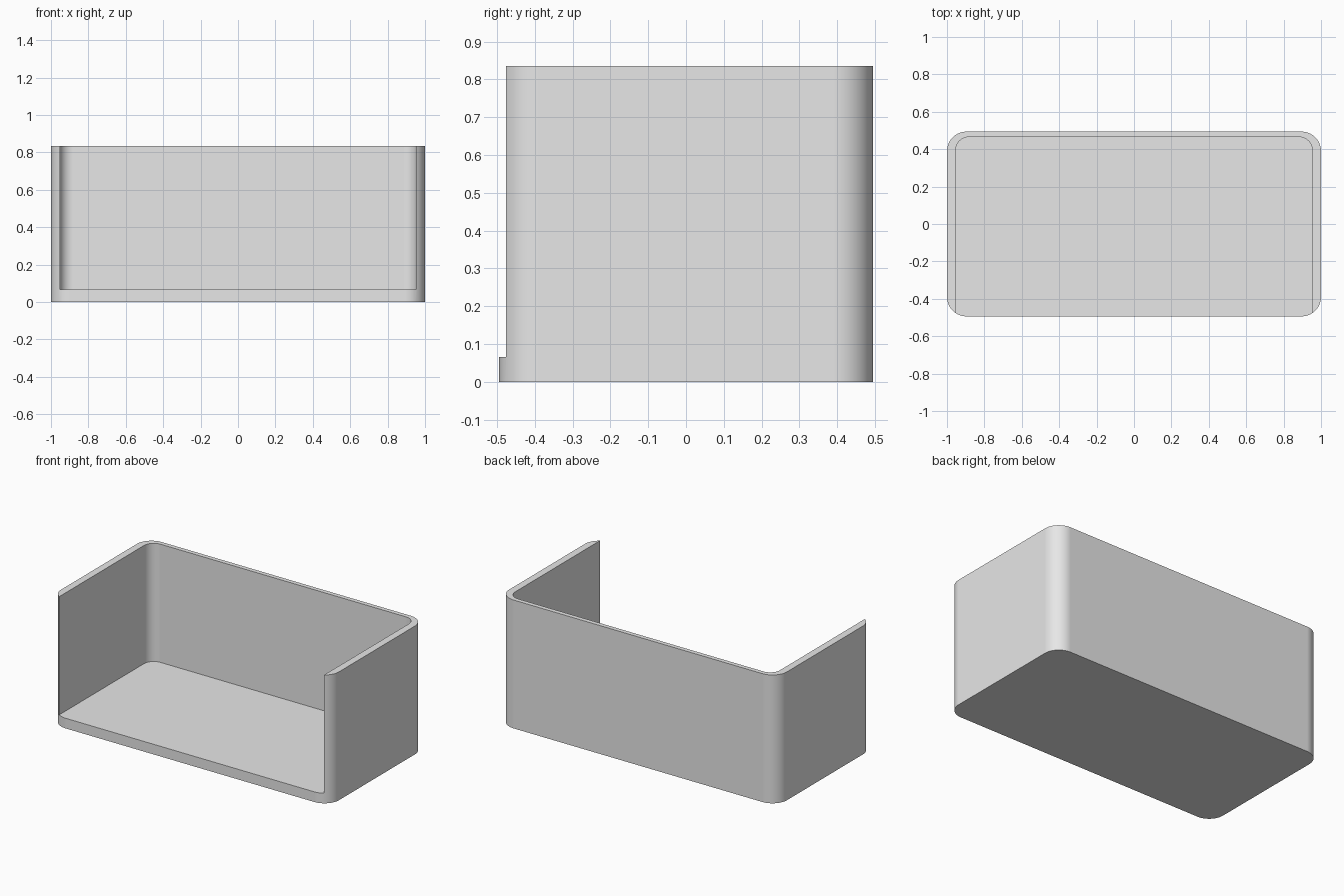
import bpy
import bmesh
from math import cos, sin, pi

default = bpy.data.objects.get("Cube")
if default:
    bpy.data.objects.remove(default, do_unlink=True)

HALF_X, HALF_Y, HEIGHT = 1.0, 0.494, 0.835
INNER_X, INNER_BACK, FLOOR = 0.953, 0.465, 0.066
OUTER_R, INNER_R = 0.105, 0.07
SEGMENTS = 16

grey = bpy.data.materials.new("plain_grey")
grey.use_nodes = True
grey.diffuse_color = (0.8, 0.8, 0.8, 1)
grey.node_tree.nodes["Principled BSDF"].inputs["Base Color"].default_value = (0.8, 0.8, 0.8, 1)


def rounded_outline(half_x, front, back, front_r, back_r):
    """Counter-clockwise rectangle with separately rounded front and back corners."""
    points = []
    corners = [(1, back, -1, back_r, 0), (-1, back, -1, back_r, 1),
               (-1, front, 1, front_r, 2), (1, front, 1, front_r, 3)]
    for side, y, inward, r, quarter in corners:
        steps = SEGMENTS if r else 0
        for i in range(steps + 1):
            a = pi / 2 * (quarter + i / SEGMENTS)
            points.append((side * (half_x - r) + r * cos(a), y + inward * r + r * sin(a)))
    return points


def prism(name, outline, bottom, top):
    bm = bmesh.new()
    base = bm.faces.new([bm.verts.new((x, y, bottom)) for x, y in outline])
    extruded = bmesh.ops.extrude_face_region(bm, geom=[base], use_keep_orig=True)
    moved = [v for v in extruded["geom"] if isinstance(v, bmesh.types.BMVert)]
    bmesh.ops.translate(bm, verts=moved, vec=(0, 0, top - bottom))
    bmesh.ops.recalc_face_normals(bm, faces=bm.faces)
    mesh = bpy.data.meshes.new(name)
    bm.to_mesh(mesh)
    bm.free()
    mesh.materials.append(grey)
    obj = bpy.data.objects.new(name, mesh)
    bpy.context.collection.objects.link(obj)
    return obj


# Solid rounded block, hollowed from the top and through the front
tray = prism("open_front_tray",
             rounded_outline(HALF_X, -HALF_Y, HALF_Y, OUTER_R, OUTER_R), 0, HEIGHT)
cutter = prism("cavity_cutter",
               rounded_outline(INNER_X, -HALF_Y - 0.2, INNER_BACK, 0, INNER_R), FLOOR, HEIGHT + 0.2)
cutter.hide_render = True

cut = tray.modifiers.new("cavity", "BOOLEAN")
cut.operation = "DIFFERENCE"
cut.solver = "EXACT"
cut.object = cutter

bpy.ops.object.select_all(action="DESELECT")
tray.select_set(True)
bpy.context.view_layer.objects.active = tray
bpy.ops.object.modifier_apply(modifier=cut.name)
bpy.data.objects.remove(cutter, do_unlink=True)

# Smooth corners, flat walls
bpy.ops.object.shade_smooth_by_angle()
weighted = tray.modifiers.new("flat_walls", "WEIGHTED_NORMAL")
weighted.keep_sharp = True
